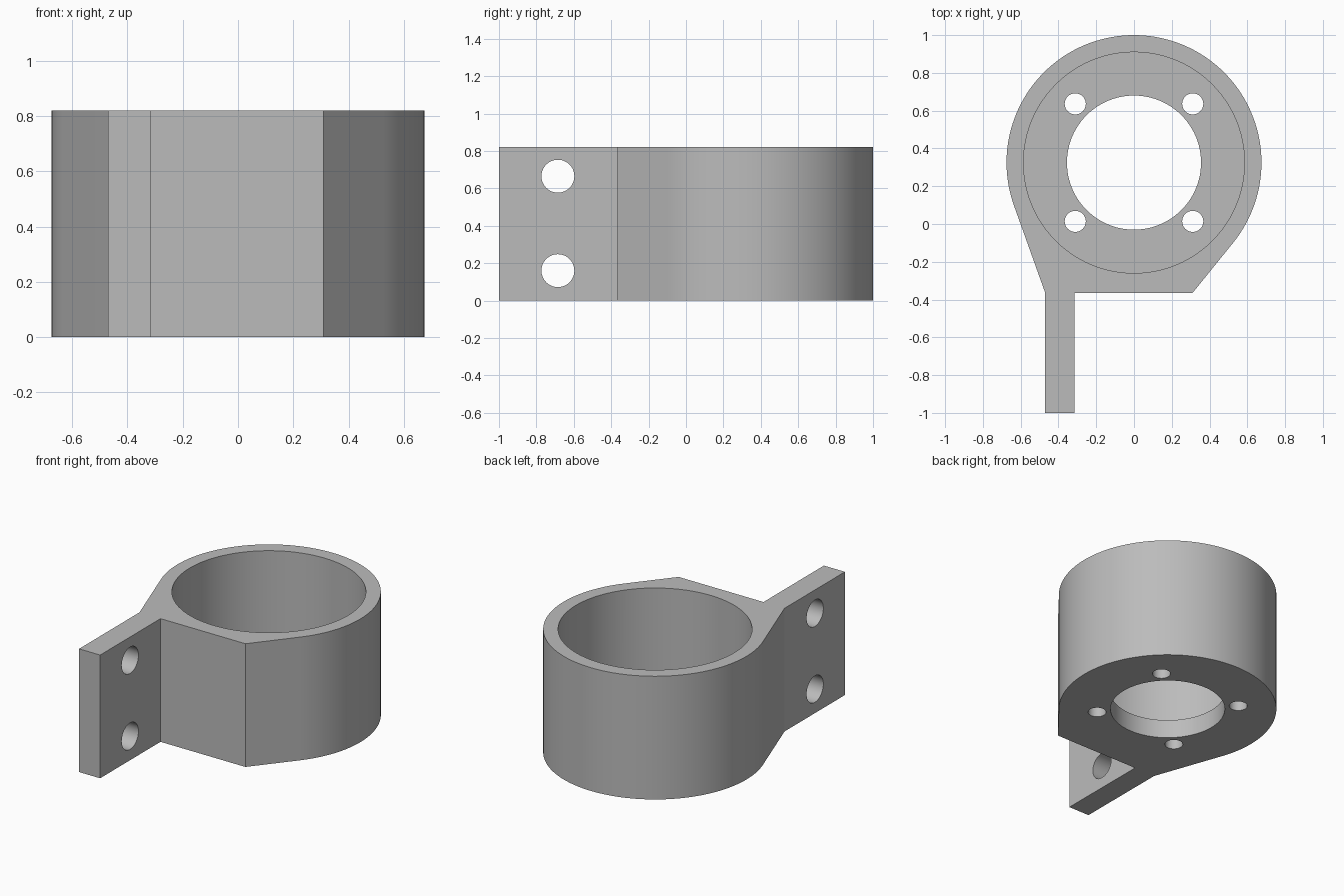
import bpy, bmesh
from math import acos, atan2, cos, sin, pi, hypot, radians
from mathutils import Matrix, Vector

if "Cube" in bpy.data.objects:
    bpy.data.objects.remove(bpy.data.objects["Cube"])

HEIGHT, FLOOR = 0.82, 0.125
CY, RADIUS, BORE, OPENING = 0.325, 0.675, 0.585, 0.355
LEFT, INNER, RIGHT, FLAT = -0.47, -0.315, 0.31, -0.365

grey = bpy.data.materials.new("plain grey")
grey.use_nodes = True
grey.diffuse_color = (0.5, 0.5, 0.5, 1)
grey.node_tree.nodes["Principled BSDF"].inputs["Base Color"].default_value = (0.5, 0.5, 0.5, 1)


def add_object(name, bm):
    mesh = bpy.data.meshes.new(name)
    bm.to_mesh(mesh)
    bm.free()
    mesh.materials.append(grey)
    obj = bpy.data.objects.new(name, mesh)
    bpy.context.collection.objects.link(obj)
    return obj


def tangent_angle(x, y, side):
    """Angle on the round wall where a line from (x, y) touches it."""
    dx, dy = x, y - CY
    return atan2(dy, dx) + side * acos(RADIUS / hypot(dx, dy))


# Bracket outline: round wall, tangent sides, flat front and mounting plate
start = tangent_angle(RIGHT, FLAT, 1)
end = tangent_angle(LEFT, FLAT, -1) + 2 * pi
STEPS = 96
outline = [(RADIUS * cos(a), CY + RADIUS * sin(a))
           for a in (start + (end - start) * i / STEPS for i in range(STEPS + 1))]
outline += [(LEFT, FLAT), (LEFT, -1), (INNER, -1), (INNER, FLAT), (RIGHT, FLAT)]

bm = bmesh.new()
base = bm.faces.new([bm.verts.new((x, y, 0)) for x, y in outline])
top = bmesh.ops.extrude_face_region(bm, geom=[base])["geom"]
bmesh.ops.translate(bm, vec=(0, 0, HEIGHT),
                    verts=[v for v in top if isinstance(v, bmesh.types.BMVert)])
bmesh.ops.recalc_face_normals(bm, faces=bm.faces)
bracket = add_object("motor_bracket", bm)


def drill(name, centre, radius, depth, sides=48, along_x=False):
    """Cut a round hole through the bracket."""
    cutter_mesh = bmesh.new()
    turn = Matrix.Rotation(pi / 2, 4, "Y") if along_x else Matrix()
    bmesh.ops.create_cone(cutter_mesh, cap_ends=True, segments=sides, radius1=radius,
                          radius2=radius, depth=depth,
                          matrix=Matrix.Translation(Vector(centre)) @ turn)
    cutter = add_object(name, cutter_mesh)
    cutter.hide_render = True
    mod = bracket.modifiers.new(name, "BOOLEAN")
    mod.operation, mod.solver, mod.object = "DIFFERENCE", "EXACT", cutter
    bpy.context.view_layer.objects.active = bracket
    bpy.ops.object.modifier_apply(modifier=name)
    bpy.data.objects.remove(cutter)


# Deep cup from above and the opening through its floor
drill("cup_bore", (0, CY, FLOOR + 0.5), BORE, 1, 96)
drill("floor_opening", (0, CY, 0), OPENING, 1, 96)

# Four screw holes in the floor
for sx in (-1, 1):
    for sy in (-1, 1):
        drill("screw_hole", (sx * 0.311, CY + sy * 0.311, 0), 0.056, 1, 32)

# Two bolt holes through the mounting plate
for z in (0.16, 0.665):
    drill("bolt_hole", ((LEFT + INNER) / 2, -0.685, z), 0.088, 0.4, along_x=True)

# Smooth round walls, crisp edges
bpy.ops.object.select_all(action="DESELECT")
bracket.select_set(True)
bpy.context.view_layer.objects.active = bracket
bpy.ops.object.shade_smooth_by_angle(angle=radians(15))
